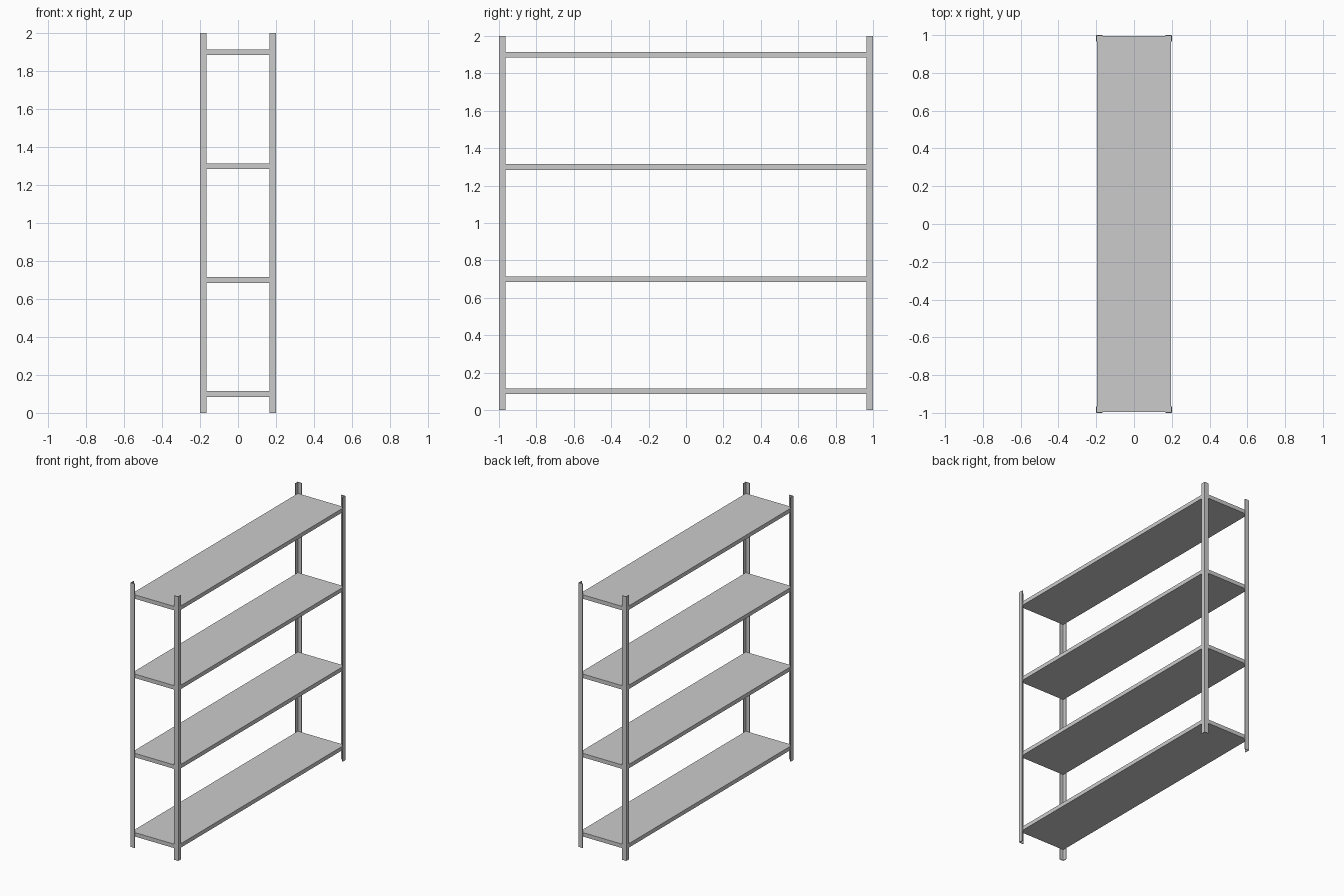
import bpy, bmesh

if "Cube" in bpy.data.objects:
    bpy.data.objects.remove(bpy.data.objects["Cube"])

W, L, H = 0.4, 2.0, 2.0       # overall depth (x), length (y), height (z)
FLANGE, T = 0.034, 0.005      # post flange width and sheet thickness
SHELF_T = 0.03


def make_object(name, bm):
    bmesh.ops.recalc_face_normals(bm, faces=bm.faces)
    mesh = bpy.data.meshes.new(name)
    bm.to_mesh(mesh)
    bm.free()
    obj = bpy.data.objects.new(name, mesh)
    bpy.context.collection.objects.link(obj)
    return obj


def corner_post(name, sx, sy):
    # L-shaped section with its corner pointing outward
    profile = [(0, 0), (FLANGE, 0), (FLANGE, T), (T, T), (T, FLANGE), (0, FLANGE)]
    bm = bmesh.new()
    verts = [bm.verts.new((sx * (W / 2 - u), sy * (L / 2 - v), 0)) for u, v in profile]
    face = bm.faces.new(verts)
    ext = bmesh.ops.extrude_face_region(bm, geom=[face])
    top = [g for g in ext["geom"] if isinstance(g, bmesh.types.BMVert)]
    bmesh.ops.translate(bm, verts=top, vec=(0, 0, H))
    return make_object(name, bm)


def shelf(name, z):
    # Board fitted inside the four posts
    bm = bmesh.new()
    bmesh.ops.create_cube(bm, size=1)
    bmesh.ops.scale(bm, verts=bm.verts, vec=(W - 2 * T, L - 2 * T, SHELF_T))
    bmesh.ops.translate(bm, verts=bm.verts, vec=(0, 0, z))
    return make_object(name, bm)


# Four angle-iron posts
for sx, side in ((-1, "left"), (1, "right")):
    for sy, end in ((-1, "front"), (1, "back")):
        corner_post(f"{end}_{side}_post", sx, sy)

# Four evenly spaced shelves
for i in range(4):
    shelf(f"shelf_{i + 1}", 0.1 + 0.6 * i)
